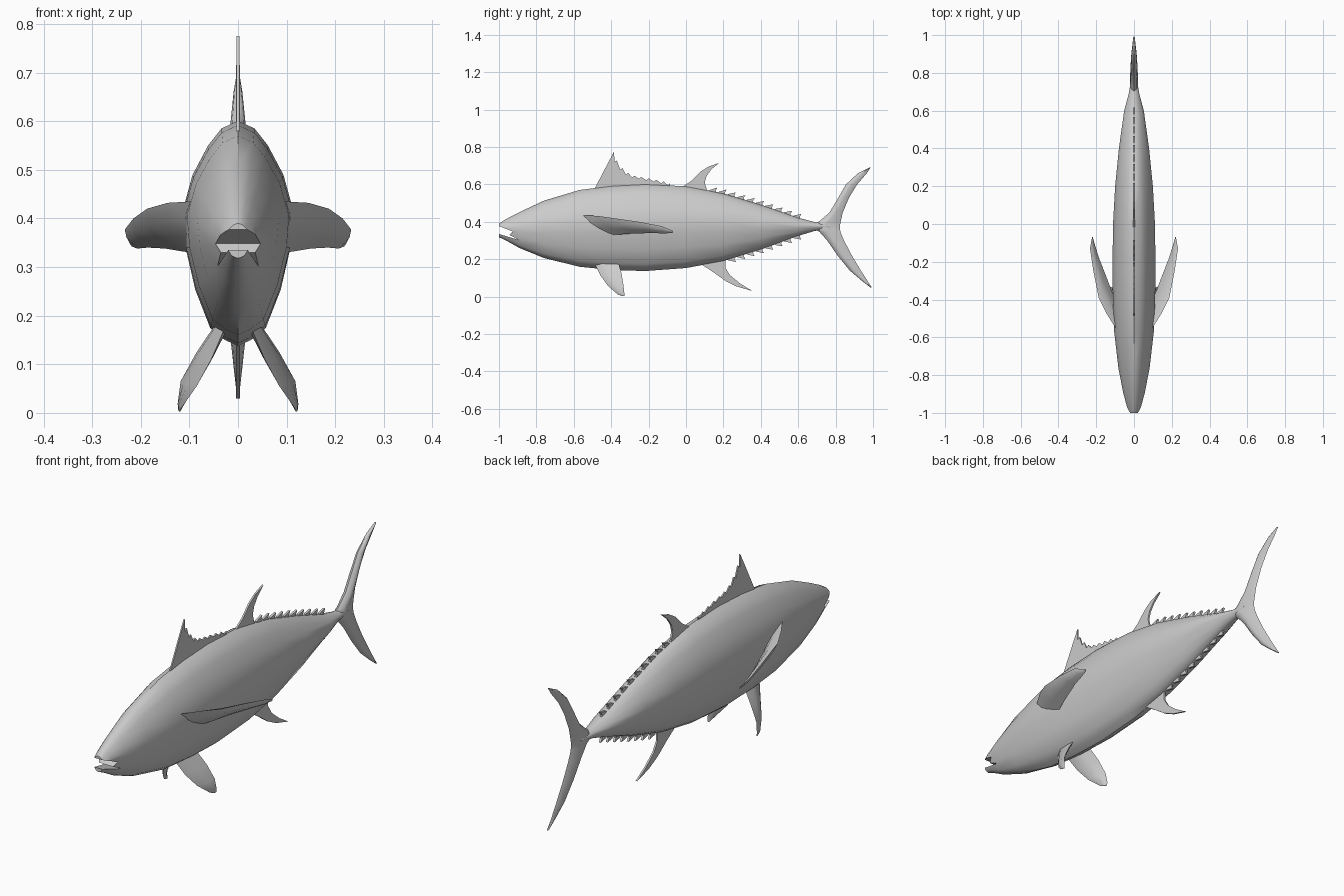
import bpy, bmesh, math
from mathutils import Vector

if "Cube" in bpy.data.objects:
    bpy.data.objects.remove(bpy.data.objects["Cube"])

grey = bpy.data.materials.new("plain_grey")
grey.diffuse_color = (0.6, 0.6, 0.6, 1)
grey.use_nodes = True
grey.node_tree.nodes["Principled BSDF"].inputs["Base Color"].default_value = grey.diffuse_color


def finish(name, bm, angle=40):
    bmesh.ops.recalc_face_normals(bm, faces=bm.faces)
    me = bpy.data.meshes.new(name)
    bm.to_mesh(me)
    bm.free()
    me.materials.append(grey)
    ob = bpy.data.objects.new(name, me)
    bpy.context.collection.objects.link(ob)
    bpy.ops.object.select_all(action='DESELECT')
    ob.select_set(True)
    bpy.context.view_layer.objects.active = ob
    if angle:
        bpy.ops.object.shade_smooth_by_angle(angle=math.radians(angle))
    return ob


def loft(name, rings, angle=40):
    bm = bmesh.new()
    vs = [[bm.verts.new(p) for p in r] for r in rings]
    n = len(vs[0])
    for a, b in zip(vs, vs[1:]):
        for i in range(n):
            j = (i + 1) % n
            bm.faces.new((a[i], a[j], b[j], b[i]))
    bm.faces.new(vs[0])
    bm.faces.new(vs[-1])
    return finish(name, bm, angle)


def plate(name, outlines, half):
    """Thin upright plates from (y, z) outlines."""
    bm = bmesh.new()
    for pts in outlines:
        l = [bm.verts.new((-half, y, z)) for y, z in pts]
        r = [bm.verts.new((half, y, z)) for y, z in pts]
        bm.faces.new(l)
        bm.faces.new(r[::-1])
        for i in range(len(pts)):
            j = (i + 1) % len(pts)
            bm.faces.new((l[i], l[j], r[j], r[i]))
    return finish(name, bm, 0)


def blade(name, sections, side=1):
    """Lens-shaped fin from (leading, trailing, half thickness) sections."""
    rings = []
    span = Vector(sections[-1][0]) - Vector(sections[0][0])
    for lead, trail, t in sections:
        a, b = Vector(lead), Vector(trail)
        n = span.cross(b - a).normalized() * t
        ring = [a, a.lerp(b, .3) + n, a.lerp(b, .65) + n * .7, b,
                a.lerp(b, .65) - n * .7, a.lerp(b, .3) - n]
        rings.append([(p.x * side, p.y, p.z) for p in ring])
    return loft(name, rings, 50)


# Body: y, top, bottom, half width
stations = [(-1, .39, .318, .027), (-.965, .413, .302, .038), (-.89, .452, .26, .058),
            (-.76, .513, .207, .083), (-.57, .57, .16, .105), (-.4, .592, .143, .112),
            (-.22, .601, .137, .114), (0, .59, .153, .111), (.2, .553, .19, .1),
            (.4, .492, .252, .08), (.6, .422, .325, .052), (.69, .398, .352, .028),
            (.77, .39, .36, .015)]
half = [(0, 1), (.3, .965), (.54, .89), (.82, .76), (1, .6), (.95, .44),
        (.77, .25), (.5, .08), (.25, .03), (0, 0)]
shape = half + [(-x, z) for x, z in half[-2:0:-1]]
body = loft("body", [[(x * w, y, b + z * (t - b)) for x, z in shape]
                     for y, t, b, w in stations], 45)

# Open mouth cut into the head
mouth = [(-1.06, .39), (-1, .377), (-.925, .348), (-.945, .33), (-.89, .302), (-1, .335), (-1.06, .345)]
cutter = plate("mouth_cutter", [mouth], .2)
cutter.hide_render = True
mod = body.modifiers.new("mouth", 'BOOLEAN')
mod.operation, mod.object, mod.solver = 'DIFFERENCE', cutter, 'EXACT'
bpy.ops.object.select_all(action='DESELECT')
bpy.context.view_layer.objects.active = body
body.select_set(True)
bpy.ops.object.modifier_apply(modifier=mod.name)
bpy.data.objects.remove(cutter)

# First dorsal fin with a stepped trailing edge
ridge = [(-.385, .775), (-.37, .725), (-.34, .685), (-.31, .658), (-.275, .643),
         (-.24, .636), (-.2, .629), (-.16, .621), (-.12, .612), (-.085, .602)]
edge = [(-.49, .575), (-.43, .69), ridge[0]]
for (y0, z0), (y1, z1) in zip(ridge, ridge[1:]):
    edge += [(y1 - .012, z1 - .006), (y1, z1 + .004)]
plate("first_dorsal_fin", [edge + [(-.085, .57), (-.3, .56)]], .003)

# Second dorsal and anal fins
plate("second_dorsal_fin", [[(-.03, .58), (.03, .62), (.08, .67), (.12, .695), (.178, .716),
                             (.135, .68), (.11, .645), (.1, .61), (.115, .56), (.04, .55)]], .004)
plate("anal_fin", [[(.07, .18), (.14, .135), (.21, .085), (.27, .055), (.355, .03), (.29, .07),
                    (.235, .115), (.21, .155), (.21, .21), (.12, .2)]], .004)


# Rows of small finlets behind them
def contour(y, k):
    for a, b in zip(stations, stations[1:]):
        if a[0] <= y <= b[0]:
            return a[k] + (b[k] - a[k]) * (y - a[0]) / (b[0] - a[0])


for name, k, s, start, count in (("upper_finlets", 1, 1, .125, 10), ("lower_finlets", 2, -1, .225, 8)):
    teeth = []
    for i in range(count):
        y = start + i * .05
        z0, z1 = contour(y, k), contour(y + .035, k)
        teeth.append([(y, z0 - s * .012), (y, z0 + s * .003), (y + .042, z1 + s * .023),
                      (y + .034, z1 + s * .008), (y + .036, z1 - s * .012)])
    plate(name, teeth, .005)

# Tail fin: z, leading y, trailing y, half thickness along both lobes
tail = [(.69, .98, .987, .004), (.66, .92, .967, .009), (.6, .855, .915, .015),
        (.53, .815, .872, .018), (.45, .767, .838, .02), (.405, .715, .828, .02),
        (.375, .67, .822, .02), (.345, .715, .826, .02), (.3, .755, .845, .02),
        (.22, .81, .887, .018), (.14, .875, .935, .014), (.085, .94, .97, .008),
        (.05, .985, .993, .004)]
rings = []
for z, a, b, t in tail:
    m = a + (b - a) * .45
    rings.append([(0, a, z), (t * .8, a + (m - a) * .4, z), (t, m, z), (0, b, z),
                  (-t, m, z), (-t * .8, a + (m - a) * .4, z)])
loft("tail_fin", rings, 50)

# Paired side and belly fins
pectoral = [((.095, -.555, .435), (.085, -.43, .328), .012),
            ((.145, -.475, .432), (.12, -.35, .333), .014),
            ((.187, -.39, .42), (.15, -.27, .338), .012),
            ((.215, -.25, .4), (.185, -.18, .34), .009),
            ((.233, -.13, .377), (.207, -.11, .338), .006),
            ((.222, -.07, .352), (.218, -.07, .342), .002)]
pelvic = [((.025, -.49, .18), (.045, -.36, .18), .012),
          ((.055, -.455, .11), (.085, -.345, .125), .012),
          ((.085, -.415, .055), (.118, -.335, .065), .009),
          ((.115, -.365, .012), (.124, -.33, .02), .005),
          ((.12, -.34, .003), (.122, -.33, .004), .002)]
for label, s in (("right", 1), ("left", -1)):
    blade(label + "_pectoral_fin", pectoral, s)
    blade(label + "_pelvic_fin", pelvic, s)
